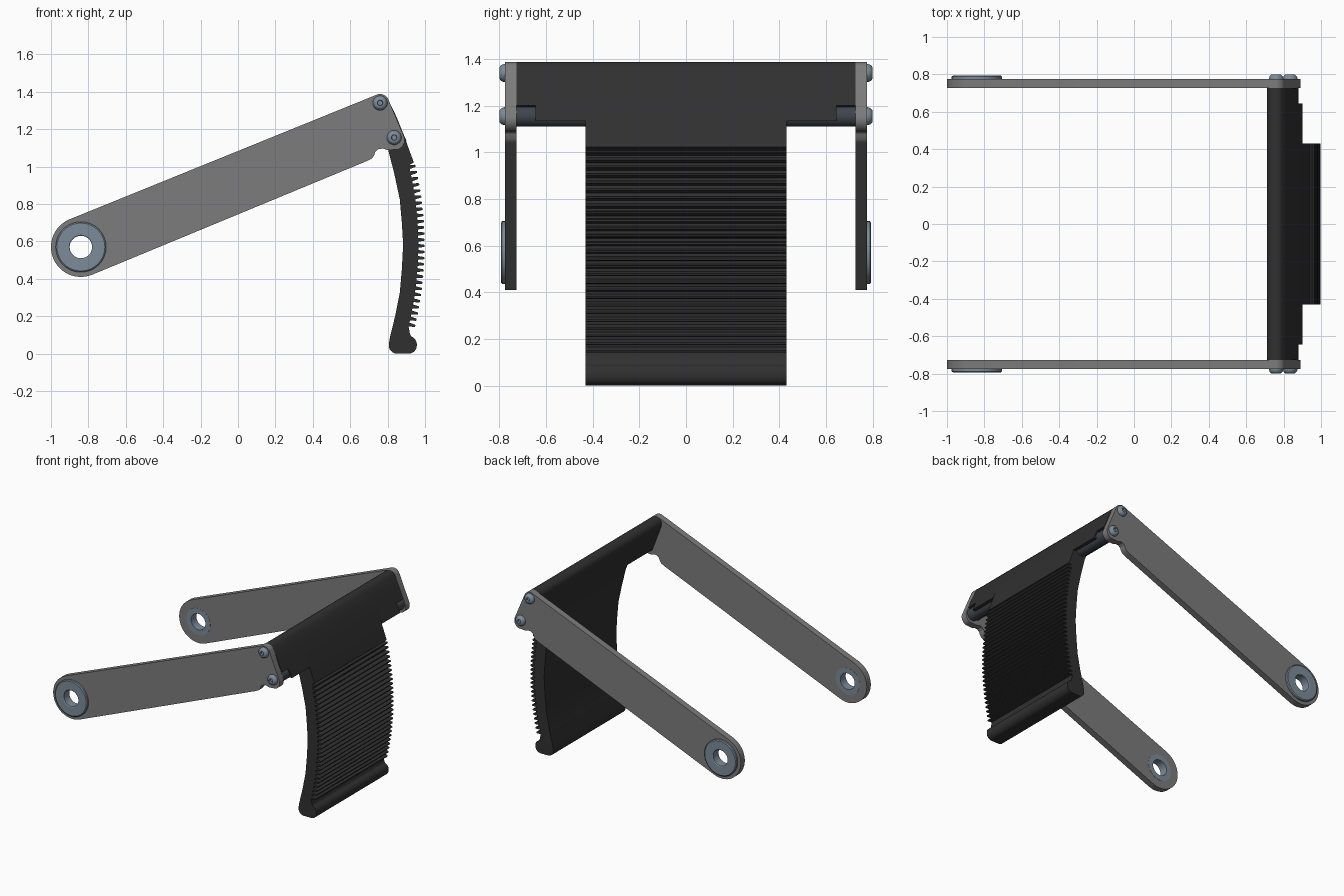
import bpy, bmesh
from math import sin, cos, pi, radians, hypot

if "Cube" in bpy.data.objects:
    bpy.data.objects.remove(bpy.data.objects["Cube"])


def material(name, rgb):
    m = bpy.data.materials.new(name)
    m.diffuse_color = (*rgb, 1)
    m.use_nodes = True
    m.node_tree.nodes["Principled BSDF"].inputs["Base Color"].default_value = m.diffuse_color
    return m


RUBBER = material("black_rubber", (0.03, 0.03, 0.03))
PLATE = material("grey_plate", (0.2, 0.2, 0.2))
STEEL = material("blue_steel", (0.2, 0.26, 0.32))
DARK = material("dark_steel", (0.05, 0.06, 0.075))


def arc(cx, cz, r, a0, a1, n=12):
    return [(cx + r * cos(radians(a0 + (a1 - a0) * i / n)),
             cz + r * sin(radians(a0 + (a1 - a0) * i / n))) for i in range(n + 1)]


def finish(ob, mat, mirror, angle=30):
    ob.data.materials.clear()
    ob.data.materials.append(mat)
    bpy.ops.object.select_all(action='DESELECT')
    ob.select_set(True)
    bpy.context.view_layer.objects.active = ob
    bpy.ops.object.shade_smooth_by_angle(angle=radians(angle))
    if mirror:
        mod = ob.modifiers.new("other_side", 'MIRROR')
        mod.use_axis = (False, True, False)
        mod.use_mirror_merge = False
    return ob


def slab(name, loops, y0, y1, mat, mirror=True, bevel=0.0):
    """Extrude an x-z outline (with optional holes) from y0 to y1."""
    cu = bpy.data.curves.new(name, 'CURVE')
    cu.dimensions = '2D'
    cu.fill_mode = 'BOTH'
    cu.extrude = (y1 - y0) / 2
    for pts in loops:
        sp = cu.splines.new('POLY')
        sp.points.add(len(pts) - 1)
        for p, (x, z) in zip(sp.points, pts):
            p.co = (x, z, 0, 1)
        sp.use_cyclic_u = True
    ob = bpy.data.objects.new(name, cu)
    bpy.context.collection.objects.link(ob)
    ob.location.y = (y0 + y1) / 2
    ob.rotation_euler.x = pi / 2
    bpy.ops.object.select_all(action='DESELECT')
    ob.select_set(True)
    bpy.context.view_layer.objects.active = ob
    bpy.ops.object.convert(target='MESH')
    ob = bpy.context.view_layer.objects.active
    bpy.ops.object.transform_apply(location=True, rotation=True, scale=True)
    bm = bmesh.new()
    bm.from_mesh(ob.data)
    bmesh.ops.remove_doubles(bm, verts=bm.verts, dist=1e-5)
    bmesh.ops.recalc_face_normals(bm, faces=bm.faces)
    bm.to_mesh(ob.data)
    bm.free()
    return finish(ob, mat, mirror)


def lathe(name, profile, x, z, mat, closed=False, n=40):
    """Revolve (radius, y) points round a y-axis through (x, z)."""
    bm = bmesh.new()
    rings = [[bm.verts.new((x + r * cos(2 * pi * i / n), y, z + r * sin(2 * pi * i / n)))
              for i in range(n)] for r, y in profile]
    pairs = list(zip(rings, rings[1:]))
    if closed:
        pairs.append((rings[-1], rings[0]))
    else:
        bm.faces.new(rings[0])
        bm.faces.new(rings[-1])
    for a, b in pairs:
        for i in range(n):
            j = (i + 1) % n
            bm.faces.new((a[i], a[j], b[j], b[i]))
    bmesh.ops.recalc_face_normals(bm, faces=bm.faces)
    me = bpy.data.meshes.new(name)
    bm.to_mesh(me)
    bm.free()
    ob = bpy.data.objects.new(name, me)
    bpy.context.collection.objects.link(ob)
    return finish(ob, mat, True)


PIVOT = (-0.84, 0.57)
BOLTS = [(0.76, 1.34), (0.835, 1.155)]

# Side arms: tapered-end plates with a bushing hole
outline = (arc(*PIVOT, 0.16, 292, 112, 28) + arc(0.76, 1.34, 0.048, 112, 22, 10)
           + arc(0.838, 1.142, 0.053, 20, -70, 10)
           + [(0.80, 1.088), (0.775, 1.096), (0.752, 1.094), (0.735, 1.08),
              (0.727, 1.058), (0.715, 1.043), (0.69, 1.03)])
slab("side_arm", [outline, arc(*PIVOT, 0.1, 0, 351, 39)], 0.727, 0.775, PLATE)

# Pivot bushings with an outer flange
lathe("pivot_bushing", [(0.06, 0.726), (0.06, 0.789), (0.066, 0.793), (0.128, 0.793),
                        (0.135, 0.788), (0.135, 0.775), (0.1, 0.775), (0.1, 0.726)],
      *PIVOT, STEEL, closed=True)

# Domed bolts with recessed sockets
for x, z in BOLTS:
    lathe("bolt", [(0.02, 0.70), (0.02, 0.775), (0.039, 0.775), (0.038, 0.782), (0.034, 0.791),
                   (0.027, 0.798), (0.02, 0.80), (0.015, 0.80), (0.013, 0.788)], x, z, STEEL)

# Lower cross rods behind the wings
lathe("cross_rod", [(0.045, 0.425), (0.045, 0.727)], *BOLTS[1], DARK)


# Curved ribbed pad
def front(z, depth):
    """Point on the rib-tip curve, moved inward along its normal."""
    k = 0.05 / 0.43 ** 2
    nx, nz = 1, 2 * k * (z - 0.58)
    d = hypot(nx, nz)
    return 0.998 - k * (z - 0.58) ** 2 - depth * nx / d, z - depth * nz / d


top = arc(0.76, 1.34, 0.048, 200, 60, 14) + [(0.80, 1.362), (0.823, 1.318), (0.85, 1.26)]
ribs, count, z_hi, z_lo = [], 27, 1.015, 0.125
pitch = (z_hi - z_lo) / count
for i in range(count):
    z = z_hi - i * pitch
    ribs += [front(z, 0.034), front(z - 0.12 * pitch, 0.004), front(z - 0.2 * pitch, 0),
             front(z - 0.42 * pitch, 0), front(z - 0.5 * pitch, 0.004),
             front(z - 0.62 * pitch, 0.034)]
lip = ([(0.918, 0.112), (0.922, 0.098)] + arc(0.912, 0.05, 0.044, 70, 0, 8)
       + arc(0.912, 0.044, 0.044, -8, -90, 8) + arc(0.85, 0.044, 0.044, 270, 170, 10))
back = [(0.812, 0.085), (0.84, 0.2), (0.865, 0.326), (0.876, 0.45), (0.883, 0.583),
        (0.876, 0.70), (0.865, 0.825), (0.836, 0.96), (0.803, 1.09)]
slab("ribbed_pad", [top + [(0.882, 1.18), (0.915, 1.09), (0.94, 1.022)] + ribs + lip + back],
     -0.43, 0.43, RUBBER, mirror=False)

# Upper wings reaching the arms, notched near the ends
slab("upper_wing", [top + [(0.882, 1.18), (0.902, 1.135), (0.87, 1.135), (0.79, 1.125)]],
     0.43, 0.645, RUBBER)
slab("wing_end", [top + [(0.874, 1.2), (0.84, 1.19), (0.79, 1.125)]], 0.645, 0.727, RUBBER)
